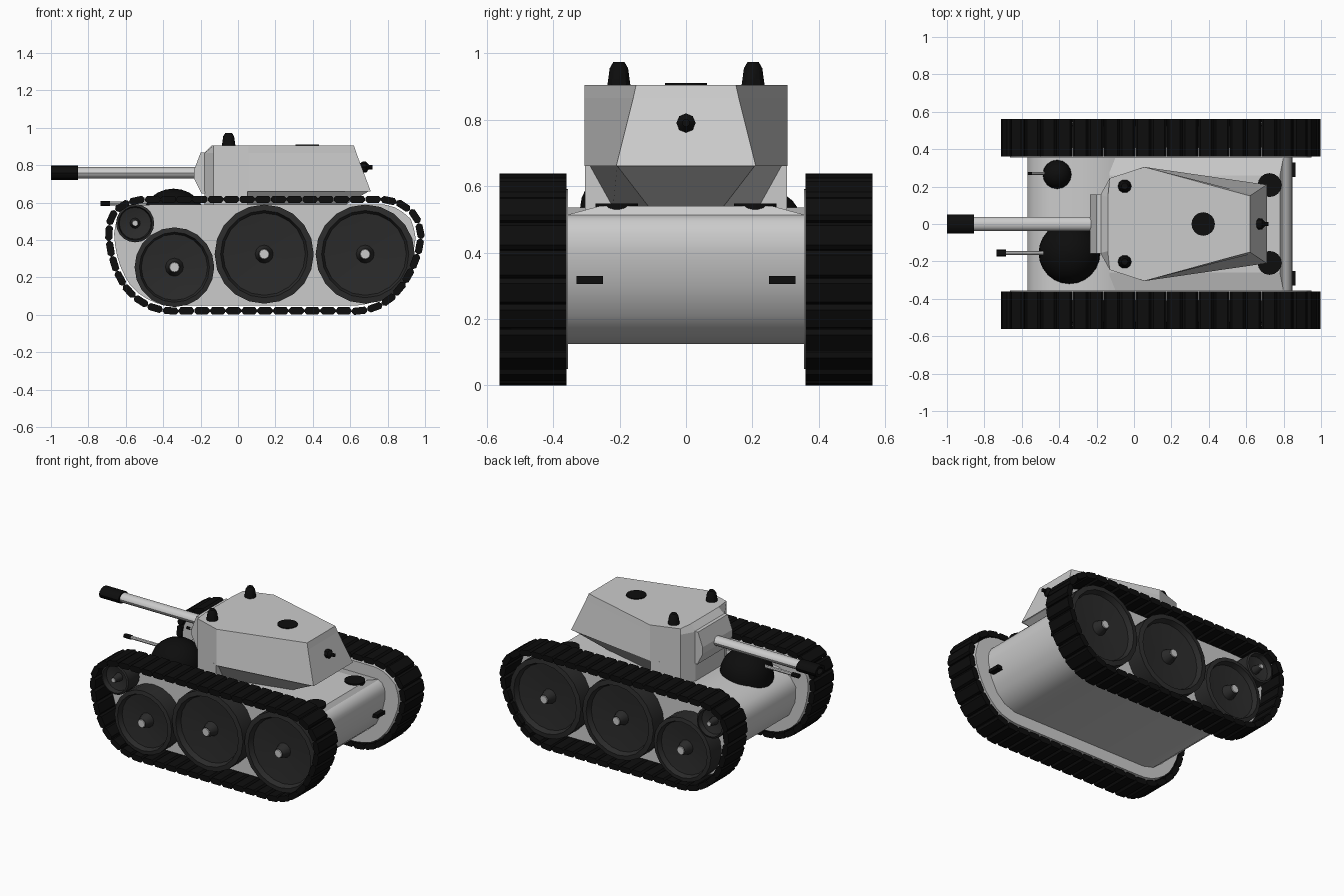
import bpy, bmesh, math
from mathutils import Vector

if "Cube" in bpy.data.objects:
    bpy.data.objects.remove(bpy.data.objects["Cube"])


def material(name, v):
    m = bpy.data.materials.new(name)
    m.diffuse_color = (v, v, v, 1)
    m.use_nodes = True
    m.node_tree.nodes["Principled BSDF"].inputs["Base Color"].default_value = m.diffuse_color
    return m


GREY = material("light grey paint", 0.6)
DARK = material("dark wheel grey", 0.024)
BLACK = material("black rubber", 0.004)


def loft(name, rings, mat, smooth=None, bm=None):
    """Skin closed rings of points and cap both ends; with bm, only add to it."""
    own = bm is None
    bm = bm or bmesh.new()
    vs = [[bm.verts.new(p) for p in r] for r in rings]
    n = len(rings[0])
    for a, b in zip(vs, vs[1:]):
        for i in range(n):
            bm.faces.new((a[i], a[(i + 1) % n], b[(i + 1) % n], b[i]))
    bm.faces.new(vs[0])
    bm.faces.new(vs[-1])
    if own:
        return finish(name, bm, mat, smooth)


def finish(name, bm, mat, smooth=None):
    bmesh.ops.recalc_face_normals(bm, faces=bm.faces)
    me = bpy.data.meshes.new(name)
    bm.to_mesh(me)
    bm.free()
    me.materials.append(mat)
    if smooth:
        me.shade_smooth()
        me.set_sharp_from_angle(angle=math.radians(smooth))
    ob = bpy.data.objects.new(name, me)
    bpy.context.collection.objects.link(ob)
    return ob


def lathe(name, center, axis, prof, mat, n=16, squash=1.0, smooth=35):
    """Revolve (radius, distance) pairs round 'x', 'y' or 'z'."""
    rings = []
    for r, t in prof:
        ring = []
        for k in range(n):
            a = 2 * math.pi * k / n
            u, v = max(r, 0.001) * math.cos(a), max(r, 0.001) * math.sin(a) * squash
            p = {"x": (t, u, v), "y": (u, t, v), "z": (u, v, t)}[axis]
            ring.append(Vector(center) + Vector(p))
        rings.append(ring)
    return loft(name, rings, mat, smooth)


def extrude_y(name, prof, y0, y1, mat, smooth=None, bm=None):
    return loft(name, [[(x, y, z) for x, z in prof] for y in (y0, y1)], mat, smooth, bm)


def sym(half, z):
    """Mirror half an outline across y = 0 at height z."""
    return [(x, y, z) for x, y in half] + [(x, -y, z) for x, y in reversed(half)]


def dome_prof(r, h):
    return [(r * math.cos(a), h * math.sin(a))
            for a in [math.radians(d) for d in (0, 15, 30, 45, 60, 75, 90)]]


# Hull tub with rounded ends
hull = [(-0.13, 0.535), (-0.3, 0.525), (-0.45, 0.5), (-0.53, 0.46), (-0.57, 0.4), (-0.565, 0.3),
        (-0.52, 0.2), (-0.45, 0.145), (-0.37, 0.125), (0.64, 0.125), (0.72, 0.155), (0.78, 0.21),
        (0.825, 0.3), (0.848, 0.4), (0.845, 0.46), (0.825, 0.498), (0.79, 0.515), (-0.1, 0.515)]
extrude_y("hull", hull, -0.36, 0.36, GREY, 40)
# Crowned rear deck
loft("rear_deck", [sym([(-0.13, 0.36), (0.8, 0.36)], 0.513),
                   sym([(-0.13, 0.26), (0.78, 0.26)], 0.54)], GREY)

# Turret shell, front skirt and undercut rear
loft("turret", [sym([(0.71, 0.21), (0.055, 0.305), (-0.13, 0.245), (-0.18, 0.155)], 0.66),
                sym([(0.633, 0.159), (0.055, 0.305), (-0.13, 0.245), (-0.18, 0.155)], 0.865),
                sym([(0.62, 0.15), (0.055, 0.305), (-0.13, 0.245), (-0.14, 0.145)], 0.905)], GREY)
skirt = [(0.05, 0.304), (-0.13, 0.244), (-0.179, 0.154)]
loft("turret_skirt", [sym(skirt, 0.52), sym(skirt, 0.665)], GREY)
loft("turret_undercut", [sym([(0.48, 0.11), (0.04, 0.22)], 0.535),
                         sym([(0.7, 0.207), (0.04, 0.29)], 0.661)], GREY)

# Main gun
extrude_y("mantlet", [(-0.17, 0.65), (-0.195, 0.65), (-0.235, 0.73), (-0.235, 0.775), (-0.2, 0.868),
                      (-0.17, 0.868)], -0.158, 0.158, GREY)
lathe("barrel", (0, 0, 0.76), "x", [(0.038, -0.2), (0.038, -0.87)], GREY, 12, 0.8)
lathe("muzzle", (0, 0, 0.76), "x", [(0.052, -0.855), (0.052, -1.0), (0.03, -1.0), (0.03, -0.95)],
      BLACK, 12, 0.72)

# Front cupola with its gun, and small ball mount with its gun
lathe("gun_dome", (-0.345, -0.155, 0.525), "z", [(0.165, -0.06)] + dome_prof(0.165, 0.15), BLACK, 24)
lathe("small_gun", (0, -0.155, 0.595), "x", [(0.011, -0.4), (0.011, -0.7)], GREY, 8)
lathe("small_gun_muzzle", (0, -0.155, 0.595), "x", [(0.018, -0.685), (0.018, -0.735)], BLACK, 8, 0.75)
lathe("ball_mount", (-0.41, 0.265, 0.5), "z", [(0.078, -0.03)] + dome_prof(0.078, 0.08), BLACK, 16)
lathe("ball_gun", (0, 0.27, 0.53), "x", [(0.007, -0.4), (0.007, -0.55)], GREY, 6)
lathe("ball_gun_muzzle", (0, 0.27, 0.53), "x", [(0.009, -0.545), (0.009, -0.57)], BLACK, 6)

# Turret fittings
lathe("turret_hatch", (0.37, 0, 0.9), "z", [(0.063, 0), (0.063, 0.01)], BLACK, 16)
lathe("rear_gun_ball", (0, 0, 0.79), "x",
      [(0.012, 0.64), (0.029, 0.665), (0.029, 0.685), (0.012, 0.7), (0.012, 0.72)], BLACK, 8)

# Outer track loop, walked clockwise from the top front
path = [(-0.54, 0.612), (-0.44, 0.618), (0.78, 0.618), (0.87, 0.595), (0.945, 0.53), (0.98, 0.43),
        (0.965, 0.335), (0.93, 0.245), (0.885, 0.165), (0.82, 0.09), (0.74, 0.043), (0.65, 0.022),
        (-0.37, 0.022), (-0.46, 0.04), (-0.54, 0.085), (-0.605, 0.15), (-0.65, 0.235),
        (-0.68, 0.335), (-0.691, 0.43), (-0.675, 0.52), (-0.625, 0.58)]
pts = [Vector(p) for p in path]
segs = list(zip(pts, pts[1:] + pts[:1]))
total = sum((b - a).length for a, b in segs)


def along(d):
    d %= total
    for a, b in segs:
        l = (b - a).length
        if d <= l:
            return a.lerp(b, d / l)
        d -= l
    return pts[0].copy()


COUNT = 48
pitch = total / COUNT
# One link section: flat pad with bevelled ends
link = [(-0.5, 0.3), (-0.36, 1), (0.36, 1), (0.5, 0.3), (0.5, -0.3), (0.36, -1), (-0.36, -1), (-0.5, -0.3)]
plate = []
for i in range(64):
    d = i * total / 64
    t = (along(d + 0.03) - along(d - 0.03)).normalized()
    plate.append(along(d) + Vector((t.y, -t.x)) * 0.027)

for s, side in ((-1, "right"), (1, "left")):
    # Track links
    bm = bmesh.new()
    for i in range(COUNT):
        d = i * pitch
        c = along(d)
        t = (along(d + pitch / 2) - along(d - pitch / 2)).normalized()
        n = Vector((t.y, -t.x))
        prof = [c + t * (u * pitch * 0.99) + n * (v * 0.019) for u, v in link]
        extrude_y("", prof, s * 0.36, s * 0.562, None, None, bm)
    finish("track_" + side, bm, BLACK)

    # Side plate closing the inside of the track
    extrude_y("side_plate_" + side, plate, s * 0.355, s * 0.41, GREY, 30)

    # Dished road wheels with cone hubs, plus the front idler
    for k, (x, z, r) in enumerate([(-0.34, 0.255, 0.213), (0.14, 0.325, 0.265),
                                   (0.68, 0.325, 0.265), (-0.55, 0.49, 0.102)]):
        h = min(0.05, r * 0.28)
        lathe(f"wheel_{side}_{k}", (x, 0, z), "y",
              [(r, s * 0.40), (r, s * 0.525), (r * 0.88, s * 0.53), (r * 0.83, s * 0.495),
               (h, s * 0.48)], DARK, 20)
        lathe(f"hub_{side}_{k}", (x, 0, z), "y", [(h, s * 0.475), (h * 0.6, s * 0.54)], DARK, 12)
        lathe(f"hub_cap_{side}_{k}", (x, 0, z), "y", [(h * 0.58, s * 0.535), (h * 0.5, s * 0.545)], GREY, 12)

    # Periscope, engine hatch and tail light
    lathe("periscope_" + side, (-0.05, s * 0.202, 0), "z",
          [(0.037, 0.9), (0.029, 0.955), (0.018, 0.973)], BLACK, 10)
    lathe("engine_hatch_" + side, (0.725, s * 0.208, 0), "z", [(0.064, 0.53), (0.064, 0.548)], BLACK, 16)
    extrude_y("tail_light_" + side, [(0.8, 0.306), (0.863, 0.306), (0.863, 0.33), (0.8, 0.33)],
              s * 0.25, s * 0.33, BLACK)
